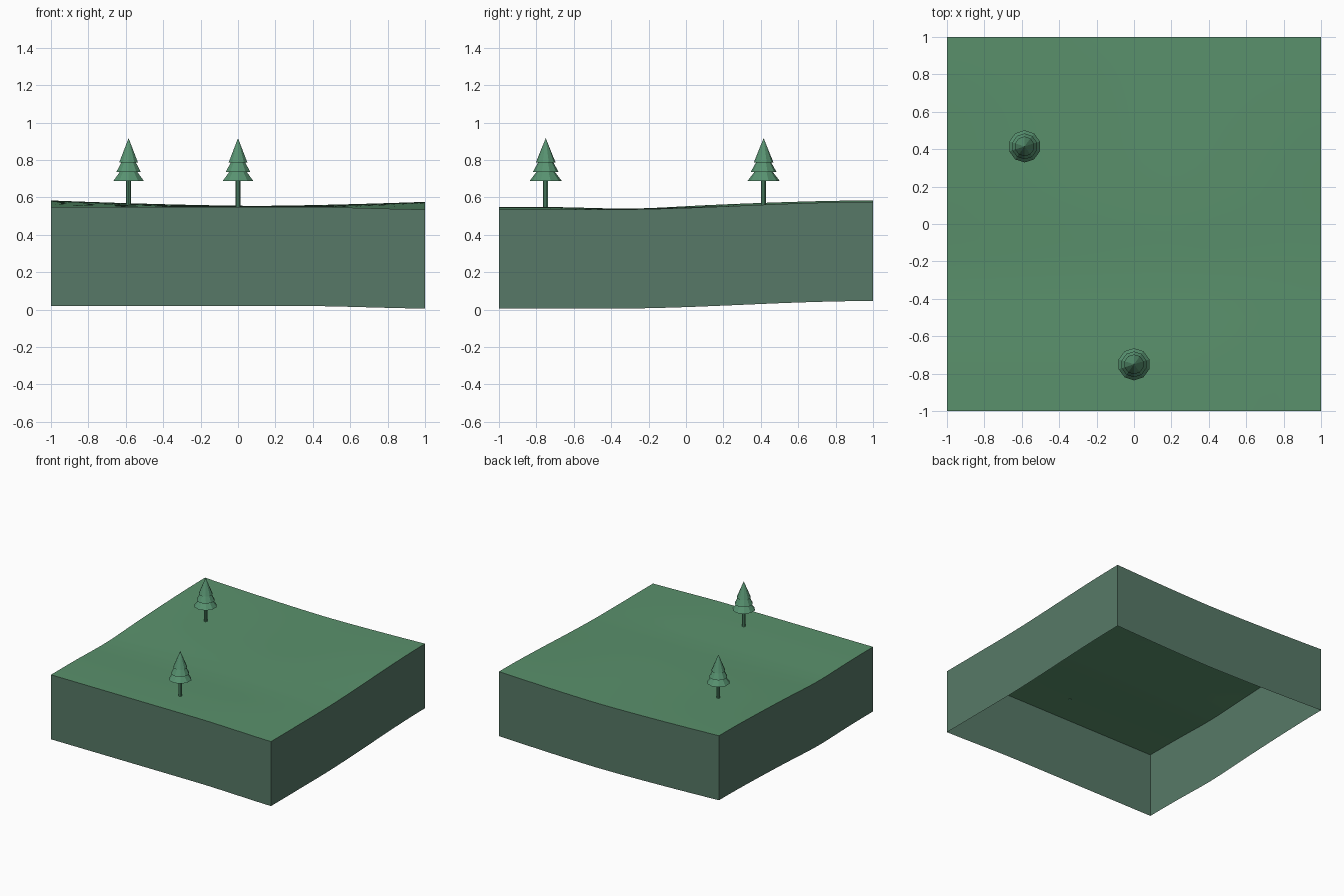
import bpy, bmesh, math

cube = bpy.data.objects.get("Cube")
if cube:
    bpy.data.objects.remove(cube, do_unlink=True)


def material(name, rgb):
    """Flat colour from 8-bit display values, stored as linear."""
    linear = [((c / 255 + 0.055) / 1.055) ** 2.4 for c in rgb] + [1]
    mat = bpy.data.materials.new(name)
    mat.use_nodes = True
    mat.diffuse_color = linear
    bsdf = mat.node_tree.nodes["Principled BSDF"]
    bsdf.inputs["Base Color"].default_value = linear
    bsdf.inputs["Roughness"].default_value = 0.9
    return mat


GRASS = material("grass green", (90, 145, 108))
EARTH = material("grey green earth", (87, 121, 103))
TREE = material("tree green", (88, 147, 113))


def ease(a, b, v):
    t = min(max((v - a) / (b - a), 0), 1)
    return t * t * (3 - 2 * t)


def ground(x, y):
    """Height of the gently rolling ground."""
    front = 0.55 - 0.015 * ease(0.3, 1.1, x)
    back = 0.555 + 0.025 * abs(x - 0.1) ** 1.5
    dip = 0.01 * math.exp(-((y + 0.3) / 0.3) ** 2) * (1 - ease(0.3, 1, x))
    return front + (back - front) * ease(-0.4, 1, y) - dip


# Ground sheet with an open-bottomed skirt of even depth
bm = bmesh.new()
bmesh.ops.create_grid(bm, x_segments=24, y_segments=24, size=1)
for v in bm.verts:
    v.co.z = ground(v.co.x, v.co.y)
rim = [e for e in bm.edges if e.is_boundary]
skirt = bmesh.ops.extrude_edge_only(bm, edges=rim)["geom"]
for v in skirt:
    if isinstance(v, bmesh.types.BMVert):
        v.co.z -= 0.53
bmesh.ops.recalc_face_normals(bm, faces=bm.faces)
bm.normal_update()
top = max(bm.faces, key=lambda f: abs(f.normal.z))
if top.normal.z < 0:
    bmesh.ops.reverse_faces(bm, faces=bm.faces)
for f in bm.faces:
    f.material_index = 0 if abs(f.normal.z) > 0.5 else 1
mesh = bpy.data.meshes.new("terrain_block")
bm.to_mesh(mesh)
bm.free()
mesh.materials.append(GRASS)
mesh.materials.append(EARTH)
terrain = bpy.data.objects.new("terrain_block", mesh)
bpy.context.collection.objects.link(terrain)
bpy.context.view_layer.objects.active = terrain
terrain.select_set(True)
bpy.ops.object.shade_smooth_by_angle()


def cone(name, x, y, low, high, r1, r2):
    bpy.ops.mesh.primitive_cone_add(vertices=10, radius1=r1, radius2=r2,
                                    depth=high - low,
                                    location=(x, y, (low + high) / 2))
    obj = bpy.context.object
    obj.name = name
    obj.data.materials.append(TREE)


# Trees: thin trunk and three stacked tiers of foliage
TIERS = [(0.688, 0.742, 0.086, 0.045),
         (0.736, 0.792, 0.069, 0.038),
         (0.786, 0.917, 0.053, 0)]
for side, x, y in (("back", -0.585, 0.415), ("front", 0, -0.75)):
    cone(side + "_tree_trunk", x, y, 0.545, 0.7, 0.0135, 0.0135)
    for i, tier in enumerate(TIERS):
        cone(f"{side}_tree_tier_{i + 1}", x, y, *tier)
